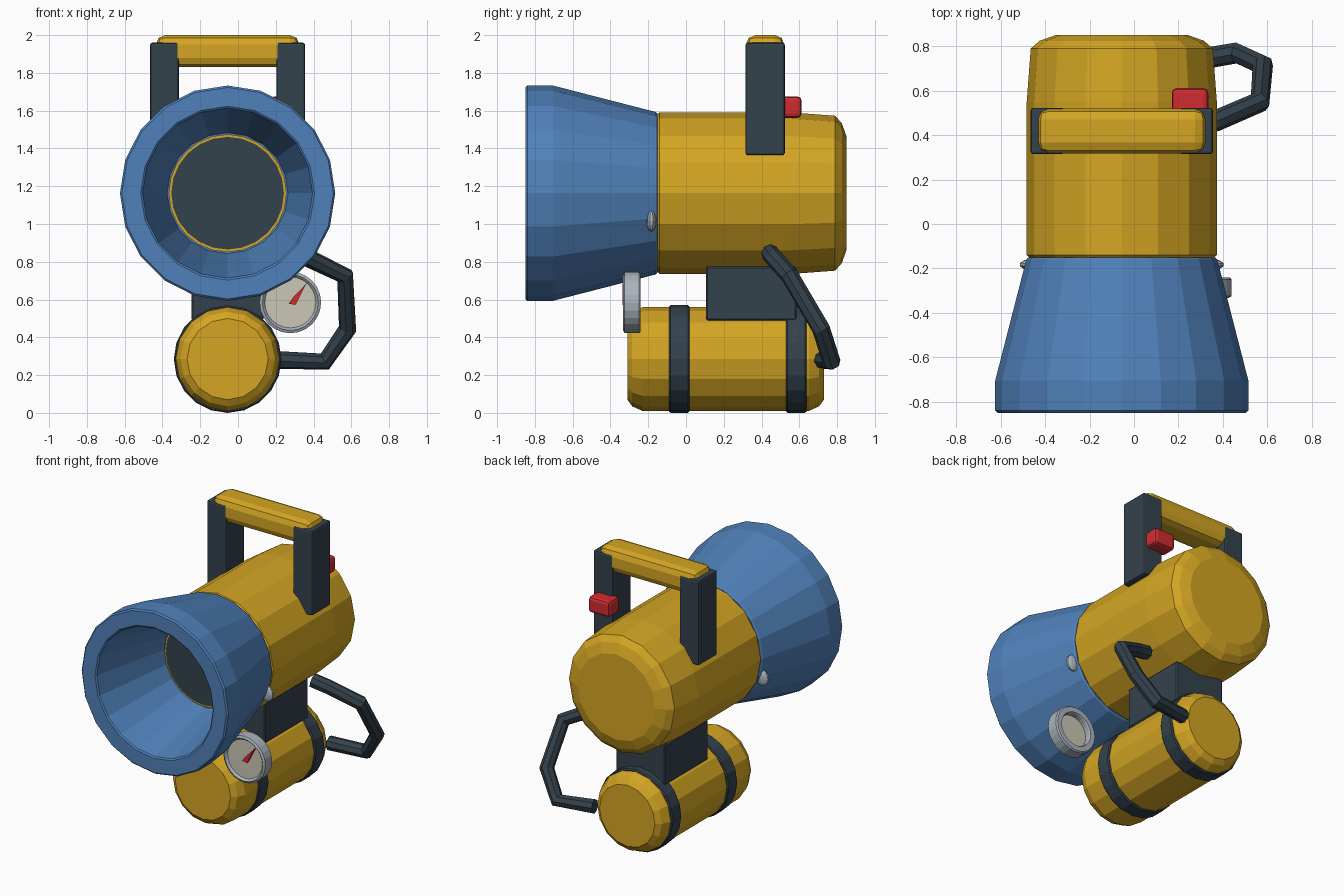
import bpy, bmesh
from math import sin, cos, tau
from mathutils import Vector

cube = bpy.data.objects.get("Cube")
if cube:
    bpy.data.objects.remove(cube, do_unlink=True)

AXIS = -0.055      # shared centre line of horn, body and tank
HORN_Z = 1.163
TANK_Z = 0.285


def material(name, rgb):
    m = bpy.data.materials.new(name)
    m.use_nodes = True
    m.diffuse_color = (*rgb, 1)
    m.node_tree.nodes["Principled BSDF"].inputs["Base Color"].default_value = (*rgb, 1)
    return m


GOLD = material("golden yellow", (0.66, 0.38, 0.017))
BLUE = material("mid blue", (0.08, 0.22, 0.49))
DARK = material("dark slate", (0.034, 0.054, 0.072))
RED = material("red", (0.64, 0.025, 0.03))
SILVER = material("silver", (0.4, 0.45, 0.5))
CREAM = material("cream", (0.6, 0.57, 0.46))


def finish(name, bm, mat):
    bmesh.ops.recalc_face_normals(bm, faces=bm.faces)
    mesh = bpy.data.meshes.new(name)
    bm.to_mesh(mesh)
    bm.free()
    mesh.materials.append(mat)
    ob = bpy.data.objects.new(name, mesh)
    bpy.context.collection.objects.link(ob)
    return ob


def lathe(name, profile, x, z, sides, mat, ring=False):
    """Turn (y, radius) points about a line along y; ring closes the profile on itself."""
    bm = bmesh.new()
    loops = [[bm.verts.new((x + r * sin(tau * i / sides), y, z + r * cos(tau * i / sides)))
              for i in range(sides)] for y, r in profile]
    pairs = list(zip(loops, loops[1:]))
    if ring:
        pairs.append((loops[-1], loops[0]))
    else:
        bm.faces.new(loops[0])
        bm.faces.new(loops[-1])
    for a, b in pairs:
        for i in range(sides):
            j = (i + 1) % sides
            bm.faces.new((a[i], a[j], b[j], b[i]))
    return finish(name, bm, mat)


def box(name, low, high, mat, bevel, segments=2):
    low, high = Vector(low), Vector(high)
    bm = bmesh.new()
    bmesh.ops.create_cube(bm, size=1)
    for v in bm.verts:
        v.co = (low + high) / 2 + v.co * (high - low)
    bmesh.ops.bevel(bm, geom=bm.edges[:], offset=bevel, segments=segments,
                    profile=0.5, affect='EDGES')
    return finish(name, bm, mat)


# Flared horn with hollow mouth
lathe("horn", [(-0.28, 0.32), (-0.82, 0.445), (-0.842, 0.45), (-0.85, 0.46),
               (-0.85, 0.56), (-0.84, 0.57), (-0.705, 0.57), (-0.16, 0.43), (-0.15, 0.42)],
      AXIS, HORN_Z, 20, BLUE)
lathe("speaker_rim", [(-0.29, 0.312), (-0.26, 0.312)], AXIS, HORN_Z, 24, GOLD)
lathe("speaker_disc", [(-0.297, 0.298), (-0.27, 0.298)], AXIS, HORN_Z, 24, DARK)

# Main body
lathe("body", [(-0.157, 0.41), (-0.14, 0.428), (0.55, 0.428), (0.79, 0.41),
               (0.825, 0.37), (0.85, 0.30)], AXIS, HORN_Z, 16, GOLD)

# Tank slung underneath, with straps and mounting block
lathe("tank", [(-0.31, 0.215), (-0.285, 0.25), (-0.23, 0.275), (0.65, 0.275),
               (0.705, 0.25), (0.73, 0.215)], AXIS, TANK_Z, 16, GOLD)
for label, y in (("front", -0.09), ("rear", 0.53)):
    lathe(label + "_strap", [(y, 0.278), (y + 0.008, 0.285), (y + 0.1, 0.285), (y + 0.108, 0.278)],
          AXIS, TANK_Z, 20, DARK)
box("mount_block", (AXIS - 0.19, 0.105, 0.49), (AXIS + 0.19, 0.585, 0.775), DARK, 0.008, 1)

# Carrying handle and trigger button
for label, x in (("right", -0.465), ("left", 0.203)):
    box(label + "_handle_post", (x, 0.315, 1.365), (x + 0.152, 0.523, 1.96), DARK, 0.012)
box("handle_grip", (-0.435, 0.317, 1.83), (0.325, 0.521, 2.0), GOLD, 0.05)
box("button", (0.17, 0.49, 1.562), (0.335, 0.612, 1.675), RED, 0.022)

# Side screws
for label, side in (("right", -1), ("left", 1)):
    bm = bmesh.new()
    bmesh.ops.create_uvsphere(bm, u_segments=10, v_segments=8, radius=1)
    for v in bm.verts:
        v.co = Vector((AXIS + side * 0.41, -0.183, 1.015)) + v.co * Vector((0.05, 0.025, 0.057))
    finish(label + "_screw", bm, SILVER)

# Pressure gauge
GX, GZ = 0.277, 0.585
lathe("gauge_rim", [(-0.325, 0.14), (-0.333, 0.148), (-0.325, 0.163), (-0.25, 0.163),
                    (-0.241, 0.155), (-0.241, 0.12), (-0.25, 0.115), (-0.29, 0.115)],
      GX, GZ, 24, SILVER, ring=True)
lathe("gauge_face", [(-0.318, 0.141), (-0.285, 0.141)], GX, GZ, 24, CREAM)
bm = bmesh.new()
needle = bm.faces.new([bm.verts.new((x, -0.337, z)) for x, z in
                       ((0.268, 0.578), (0.305, 0.572), (0.362, 0.685), (0.295, 0.615))])
ext = bmesh.ops.extrude_face_region(bm, geom=[needle])
for v in ext["geom"]:
    if isinstance(v, bmesh.types.BMVert):
        v.co.y += 0.022
finish("gauge_needle", bm, RED)

# Angular hose looping from body to tank
curve = bpy.data.curves.new("hose_path", 'CURVE')
curve.dimensions = '3D'
curve.bevel_depth = 0.048
curve.bevel_resolution = 2
curve.use_fill_caps = True
path = [(0.27, 0.445, 0.845), (0.37, 0.465, 0.82), (0.567, 0.55, 0.725), (0.58, 0.715, 0.445),
        (0.46, 0.77, 0.272), (0.2, 0.725, 0.28)]
spline = curve.splines.new('POLY')
spline.points.add(len(path) - 1)
for point, co in zip(spline.points, path):
    point.co = (*co, 1)
source = bpy.data.objects.new("hose_path", curve)
bpy.context.collection.objects.link(source)
bpy.context.view_layer.update()
graph = bpy.context.evaluated_depsgraph_get()
mesh = bpy.data.meshes.new_from_object(source.evaluated_get(graph))
bpy.data.objects.remove(source, do_unlink=True)
mesh.materials.clear()
mesh.materials.append(DARK)
mesh.polygons.foreach_set("use_smooth", [False] * len(mesh.polygons))
hose = bpy.data.objects.new("hose", mesh)
bpy.context.collection.objects.link(hose)
